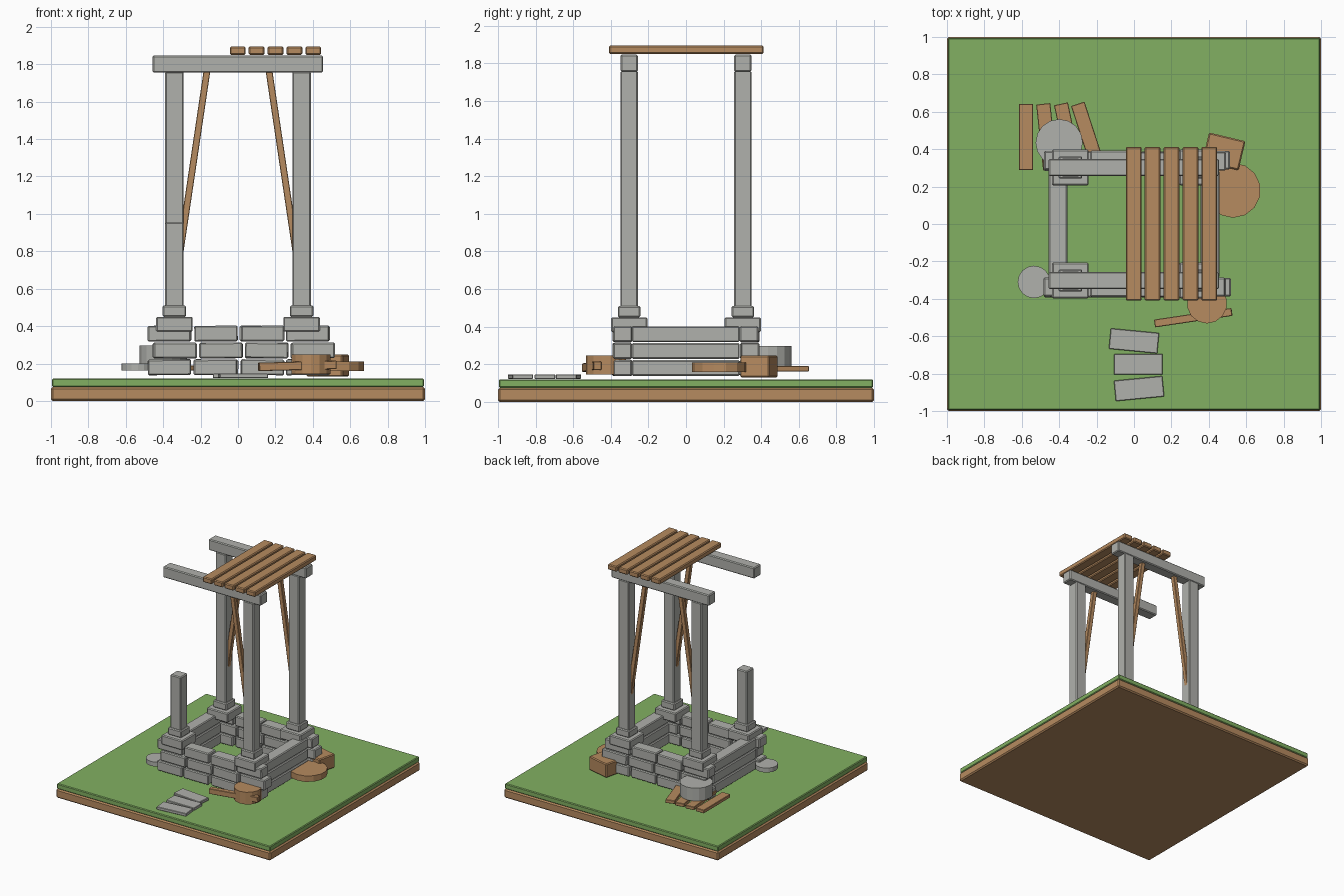
import bpy, math, random
from mathutils import Vector

if "Cube" in bpy.data.objects:
    bpy.data.objects.remove(bpy.data.objects["Cube"])

random.seed(4)


def material(name, col):
    m = bpy.data.materials.new(name)
    m.diffuse_color = (*col, 1)
    m.use_nodes = True
    m.node_tree.nodes["Principled BSDF"].inputs["Base Color"].default_value = m.diffuse_color
    return m


STONE = material("grey stone", (0.434, 0.440, 0.413))
WOOD = material("brown wood", (0.468, 0.256, 0.115))
GRASS = material("green grass", (0.223, 0.434, 0.122))


def finish(o, name, mat, bevel):
    o.name = name
    o.data.materials.append(mat)
    if bevel:
        b = o.modifiers.new("bevel", 'BEVEL')
        b.width = bevel
        b.segments = 1
    return o


def box(name, mat, x, y, z, rot=(0, 0, 0), bevel=0.007):
    """Box from (min, max) ranges, turned about its centre by degrees."""
    c = [(a + b) / 2 for a, b in (x, y, z)]
    bpy.ops.mesh.primitive_cube_add(size=1)
    o = bpy.context.object
    for v in o.data.vertices:
        v.co = [v.co[i] * (r[1] - r[0]) for i, r in enumerate((x, y, z))]
    o.location = c
    o.rotation_euler = [math.radians(a) for a in rot]
    return finish(o, name, mat, bevel)


def slab(name, mat, cx, cy, lx, ly, z, rot):
    return box(name, mat, (cx - lx / 2, cx + lx / 2), (cy - ly / 2, cy + ly / 2), z, (0, 0, rot), 0.003)


def disc(name, mat, cx, cy, r, z, sides):
    bpy.ops.mesh.primitive_cylinder_add(vertices=sides, radius=r, depth=z[1] - z[0],
                                        location=(cx, cy, (z[0] + z[1]) / 2))
    return finish(bpy.context.object, name, mat, 0)


# Ground plate
box("dirt_base", WOOD, (-1, 1), (-1, 1), (0, 0.075), bevel=0.01)
box("grass_top", GRASS, (-0.995, 0.995), (-0.995, 0.995), (0.075, 0.12), bevel=0.006)

# Staggered block walls at front and back, long slabs at the sides
for row, z in enumerate((0.138, 0.228, 0.318)):
    start = -0.455 if row == 1 else -0.48
    for s, side in ((-1, "front"), (1, "back")):
        for i in range(4):
            x0 = start + i * 0.246 + random.uniform(-0.004, 0.004)
            y0 = s * 0.338 + random.uniform(-0.005, 0.005)
            box(f"{side}_wall_block", STONE, (x0, x0 + 0.232), (y0 - 0.05, y0 + 0.05),
                (z, z + 0.084), (0, random.uniform(-1, 1), 0))
    for s, side in ((-1, "left"), (1, "right")):
        box(f"{side}_wall_slab", STONE, (s * 0.406 - 0.05, s * 0.406 + 0.05),
            (-0.288, 0.285), (z, z + 0.084))

# Corner footings and posts; the front left post is broken off
for sx in (-1, 1):
    for sy in (-1, 1):
        cx, cy = sx * 0.34, sy * 0.302
        box("post_footing", STONE, (cx - 0.098, cx + 0.098), (cy - 0.096, cy + 0.096), (0.37, 0.45))
        box("post_collar", STONE, (cx - 0.063, cx + 0.063), (cy - 0.06, cy + 0.06), (0.45, 0.51))
        broken = sx < 0 and sy < 0
        box("broken_post" if broken else "post", STONE, (cx - 0.049, cx + 0.049),
            (cy - 0.047, cy + 0.047), (0.5, 0.955 if broken else 1.76))
        # Slanted brace on every whole post
        if not broken:
            top, low = Vector((sx * 0.165, cy, 1.77)), Vector((sx * 0.312, cy, 0.78))
            mid, d = (top + low) / 2, top - low
            box("brace", WOOD, (mid.x - 0.018, mid.x + 0.018), (cy - 0.018, cy + 0.018),
                (mid.z - d.length / 2, mid.z + d.length / 2),
                (0, math.degrees(math.atan2(d.x, d.z)), 0), 0.003)

# Top beams and the remaining roof planks
for s, side in ((-1, "front"), (1, "back")):
    box(f"{side}_beam", STONE, (-0.457, 0.455), (s * 0.302 - 0.046, s * 0.302 + 0.046), (1.755, 1.847))
for i in range(5):
    x0 = -0.044 + i * 0.101
    box("roof_plank", WOOD, (x0, x0 + 0.085), (-0.41, 0.413), (1.85, 1.895))

# Fallen stone slabs in front
slab("fallen_slab", STONE, 0.0, -0.625, 0.26, 0.11, (0.122, 0.146), -5.5)
slab("fallen_slab", STONE, 0.023, -0.75, 0.26, 0.11, (0.122, 0.146), 0)
slab("fallen_slab", STONE, 0.027, -0.88, 0.26, 0.11, (0.122, 0.146), 5.5)

# Fallen planks at the back left, fanned out
for tx, ang in ((-0.578, 0), (-0.485, 6), (-0.39, 12), (-0.30, 18)):
    a = math.radians(ang)
    slab("fallen_plank", WOOD, tx + 0.175 * math.sin(a), 0.64 - 0.175 * math.cos(a),
         0.076, 0.355, (0.162, 0.19), ang)

# Loose stone and wood pieces
disc("stone_drum", STONE, -0.40, 0.435, 0.126, (0.188, 0.297), 16)
disc("small_stone_disc", STONE, -0.535, -0.31, 0.087, (0.163, 0.2), 16)
disc("wooden_lid", WOOD, 0.53, 0.18, 0.147, (0.16, 0.21), 14)
disc("wooden_bucket", WOOD, 0.39, -0.425, 0.107, (0.145, 0.247), 14)
box("wooden_crate", WOOD, (0.38, 0.58), (0.308, 0.468), (0.13, 0.247), (0, 0, -13.5))
box("wooden_handle", WOOD, (0.108, 0.526), (-0.522, -0.48), (0.165, 0.21), (0, -1.5, 8.5), 0.003)
